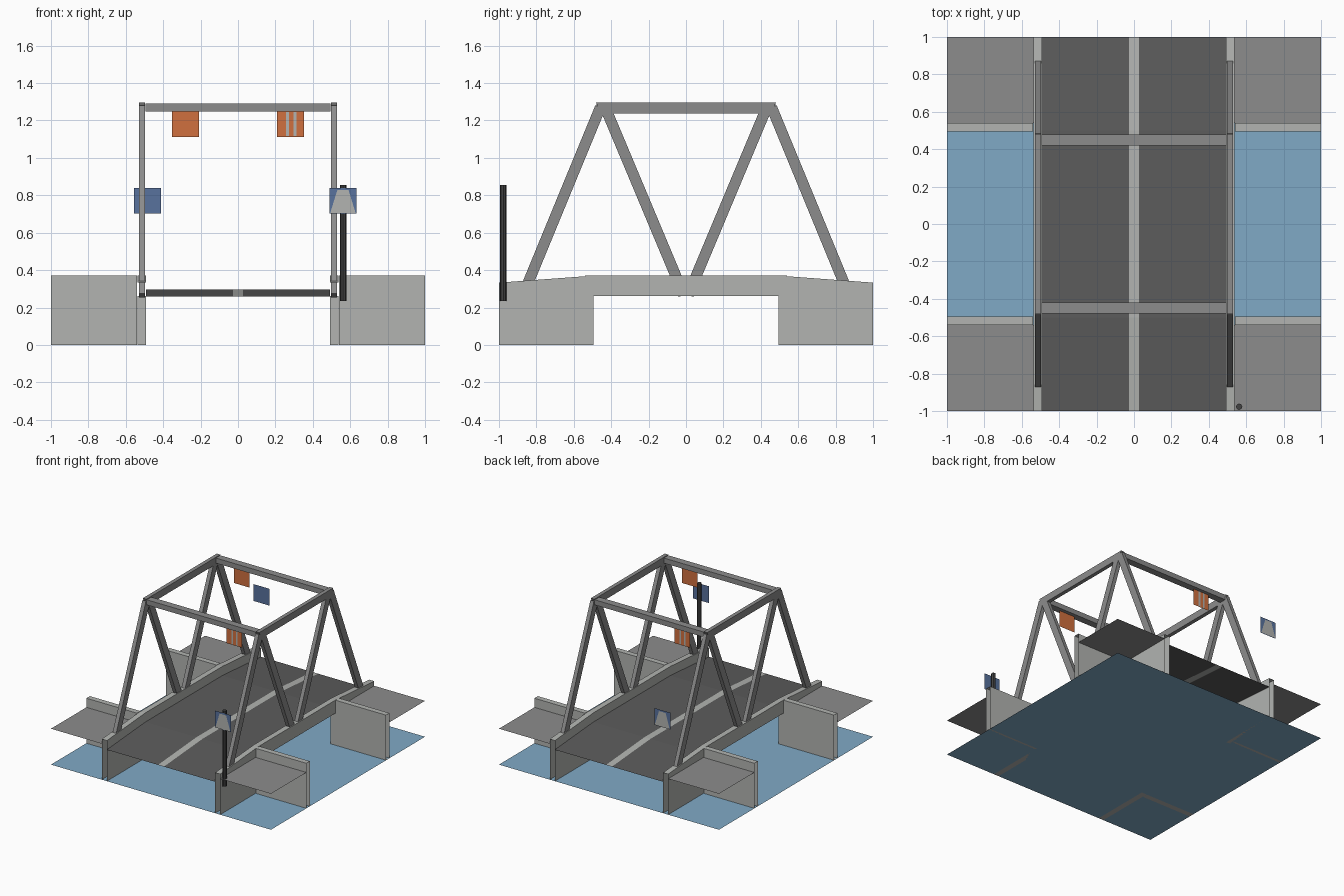
import bpy, bmesh, math
from mathutils import Vector

if "Cube" in bpy.data.objects:
    bpy.data.objects.remove(bpy.data.objects["Cube"])


def mat(name, r, g, b):
    m = bpy.data.materials.new(name)
    lin = [((c / 255 + 0.055) / 1.055) ** 2.4 for c in (r, g, b)]
    m.diffuse_color = (*lin, 1)
    m.use_nodes = True
    m.node_tree.nodes["Principled BSDF"].inputs["Base Color"].default_value = m.diffuse_color
    return m


CONCRETE = mat("pale_concrete", 178, 180, 177)
STEEL = mat("grey_steel", 140, 140, 140)
GROUND = mat("bank_grey", 140, 140, 140)
ASPHALT = mat("dark_asphalt", 92, 92, 92)
WATER = mat("water_blue", 128, 170, 198)
ORANGE = mat("sign_orange", 208, 112, 62)
BLUE = mat("sign_blue", 88, 114, 158)
BLACK = mat("post_black", 66, 66, 66)


def make(name, bm, *mats):
    me = bpy.data.meshes.new(name)
    bm.to_mesh(me)
    bm.free()
    for m in mats:
        me.materials.append(m)
    ob = bpy.data.objects.new(name, me)
    bpy.context.collection.objects.link(ob)
    return ob


def poly(name, pts, m):
    """Single flat face."""
    bm = bmesh.new()
    bm.faces.new([bm.verts.new(p) for p in pts])
    return make(name, bm, m)


def prism(name, profile, x0, x1, m, open_axis=None):
    """Extrude a (y, z) profile along x; faces lying at the +-1 end of open_axis are left out."""
    bm = bmesh.new()
    f = bm.faces.new([bm.verts.new((x0, y, z)) for y, z in profile])
    new = bmesh.ops.extrude_face_region(bm, geom=[f])["geom"]
    bmesh.ops.translate(bm, vec=(x1 - x0, 0, 0),
                        verts=[v for v in new if isinstance(v, bmesh.types.BMVert)])
    bmesh.ops.recalc_face_normals(bm, faces=bm.faces)
    if open_axis is not None:
        ends = [f for f in bm.faces if all(abs(v.co[open_axis]) > 0.999 for v in f.verts)]
        bmesh.ops.delete(bm, geom=ends, context="FACES")
    return make(name, bm, m)


def rect(y0, y1, z0, z1):
    return [(y0, z0), (y1, z0), (y1, z1), (y0, z1)]


def bar(name, x, a, b, width=0.058, thick=0.032):
    """Truss bar between two (y, z) points."""
    a, b = Vector(a), Vector(b)
    d = (b - a).normalized()
    n = Vector((-d.y, d.x)) * width / 2
    return prism(name, [a + n, a - n, b - n, b + n], x - thick / 2, x + thick / 2, STEEL)


# water
poly("water", [(-1, -1, 0), (1, -1, 0), (1, 1, 0), (-1, 1, 0)], WATER)

# road with a pale centre line
bm = bmesh.new()
rows = [[bm.verts.new((x, y, z)) for x in (-0.492, -0.027, 0.027, 0.492)]
        for y, z in ((-1, 0.258), (-0.5, 0.295), (0.5, 0.295), (1, 0.258))]
for r0, r1 in zip(rows, rows[1:]):
    for i in range(3):
        bm.faces.new((r0[i], r0[i + 1], r1[i + 1], r1[i])).material_index = int(i == 1)
make("road", bm, ASPHALT, CONCRETE)

# side girders, hollow and open at both road ends
half = [(0.495, 0.262), (0.495, 0), (1, 0), (1, 0.333), (0.5, 0.37)]
girder = half + [(-y, z) for y, z in reversed(half)]
for s, side in ((-1, "left"), (1, "right")):
    prism(f"{side}_girder", girder, s * 0.492, s * 0.538, CONCRETE, open_axis=1)

    # river walls and banks
    for t, end in ((-1, "front"), (1, "back")):
        prism(f"{side}_{end}_river_wall", rect(t * 0.495, t * 0.54, 0, 0.37),
              s * 0.54, s, CONCRETE, open_axis=0)
        pts = [(s * 0.538, t * 0.54, 0.295), (s, t * 0.54, 0.295),
               (s, t, 0.295), (s * 0.538, t, 0.295)]
        poly(f"{side}_{end}_bank", pts if s * t > 0 else pts[::-1], GROUND)

    # truss side
    x = s * 0.513
    prism(f"{side}_top_chord", [(-0.455, 1.237), (0.455, 1.237), (0.48, 1.295), (-0.48, 1.295)],
          x - 0.016, x + 0.016, STEEL)
    for t, end in ((-1, "front"), (1, "back")):
        bar(f"{side}_{end}_outer_diagonal", x, (t * 0.872, 0.265), (t * 0.458, 1.27))
        bar(f"{side}_{end}_inner_diagonal", x, (t * 0.012, 0.268), (t * 0.43, 1.265))

# cross beams with hanging orange signs, one facing each way
for t, end in ((-1, "front"), (1, "back")):
    prism(f"{end}_cross_beam", rect(t * 0.42, t * 0.478, 1.248, 1.29), -0.495, 0.495, STEEL)

    def sign_face(name, x0, x1, z0, z1, y, m, top=None):
        a, b = top or (x0, x1)
        pts = [(x0, y, z0), (x1, y, z0), (b, y, z1), (a, y, z1)]
        poly(name, pts if t < 0 else pts[::-1], m)

    cx, y = -t * 0.281, t * 0.45
    sign_face(f"{end}_orange_sign", cx - 0.072, cx + 0.072, 1.112, 1.248, y, ORANGE)
    for k in (-1, 1):
        c = cx + k * 0.021 - t * 0.004
        sign_face(f"{end}_sign_stripe", c - 0.008, c + 0.008, 1.116, 1.246, y + t * 0.003, CONCRETE)

    # blue roadside signs with a pale road symbol
    cx, y = (0.561 if t < 0 else -0.483), t * 0.995
    sign_face(f"{end}_blue_sign", cx - 0.072, cx + 0.072, 0.702, 0.84, y, BLUE)
    sign_face(f"{end}_road_symbol", cx - 0.068, cx + 0.068, 0.705, 0.828, y + t * 0.003,
              CONCRETE, (cx - 0.03, cx + 0.03))

# sign post
bm = bmesh.new()
bmesh.ops.create_cone(bm, cap_ends=True, segments=8, radius1=0.017, radius2=0.017, depth=0.62)
bmesh.ops.translate(bm, vec=(0.562, -0.977, 0.545), verts=bm.verts)
make("sign_post", bm, BLACK)
